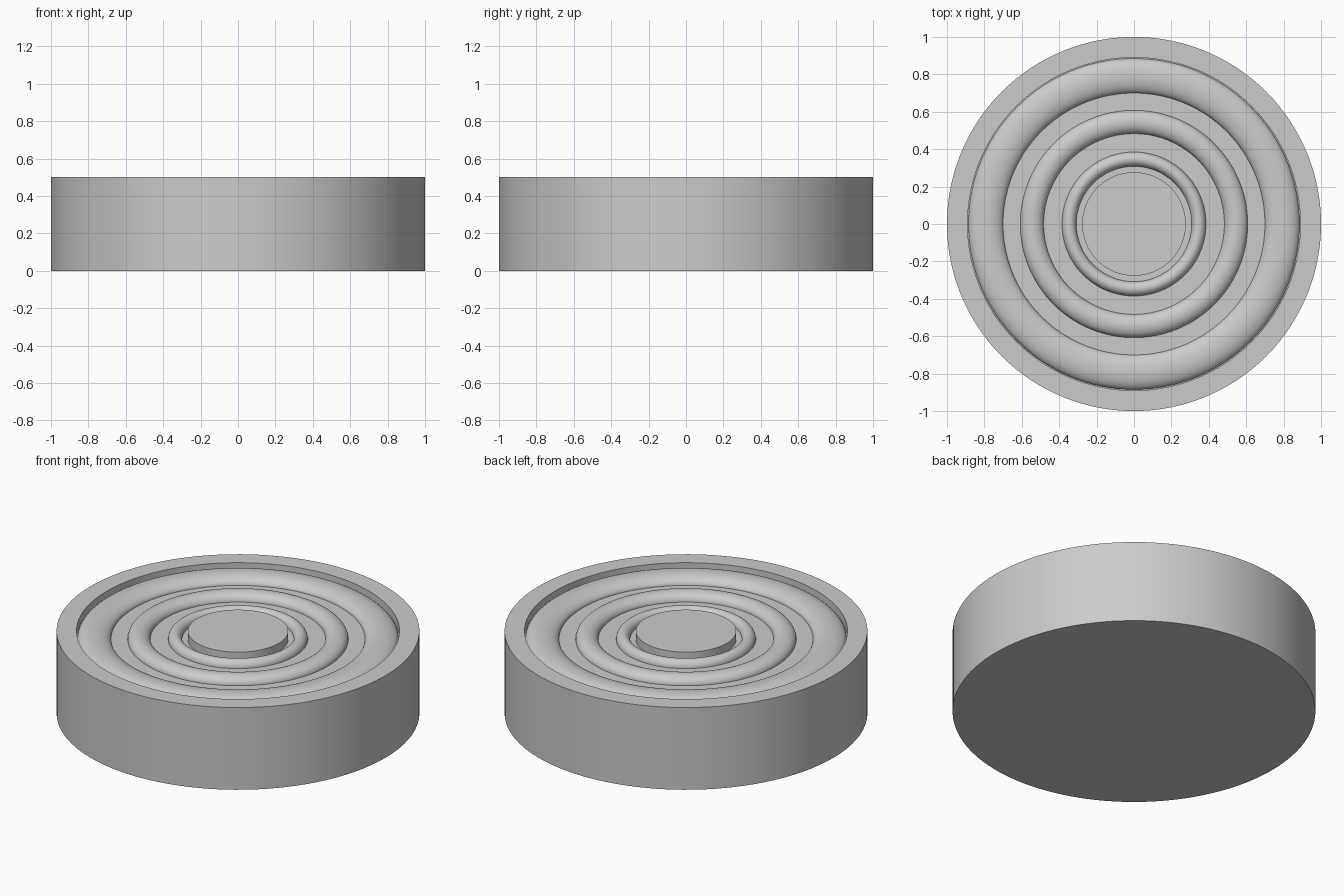
import bpy
import bmesh
import math

cube = bpy.data.objects.get("Cube")
if cube:
    bpy.data.objects.remove(cube, do_unlink=True)

TOP = 0.5
FLOOR = 0.45
SEGMENTS = 128

grey = bpy.data.materials.new("plain grey")
grey.use_nodes = True
colour = (0.6, 0.6, 0.6, 1)
grey.diffuse_color = colour
grey.node_tree.nodes["Principled BSDF"].inputs["Base Color"].default_value = colour


def lathe(name, profile):
    """Spin an (r, z) profile round the z axis."""
    bm = bmesh.new()
    verts = [bm.verts.new((r, 0, z)) for r, z in profile]
    edges = [bm.edges.new(pair) for pair in zip(verts, verts[1:])]
    bmesh.ops.spin(bm, geom=verts + edges, cent=(0, 0, 0), axis=(0, 0, 1),
                   angle=math.tau, steps=SEGMENTS, use_duplicate=False)
    bmesh.ops.remove_doubles(bm, verts=bm.verts, dist=0.0001)
    bmesh.ops.recalc_face_normals(bm, faces=bm.faces)
    mesh = bpy.data.meshes.new(name)
    bm.to_mesh(mesh)
    bm.free()
    mesh.materials.append(grey)
    obj = bpy.data.objects.new(name, mesh)
    bpy.context.collection.objects.link(obj)
    bpy.ops.object.select_all(action='DESELECT')
    obj.select_set(True)
    bpy.context.view_layer.objects.active = obj
    bpy.ops.object.shade_smooth_by_angle(angle=math.radians(35))
    return obj


def ridge(name, inner, outer, height):
    """Rounded ring that rises from the recess floor and is closed below it."""
    mid, half = (inner + outer) / 2, (outer - inner) / 2
    steps = 20
    arc = [(mid + half * math.cos(math.pi * i / steps),
            FLOOR + height * math.sin(math.pi * i / steps))
           for i in range(steps + 1)]
    base = FLOOR - 0.01
    return lathe(name, [(outer, base)] + arc + [(inner, base), (outer, base)])


# Round body with a raised rim and a shallow recess
lathe("body", [(0, 0), (1, 0), (1, TOP), (0.89, TOP), (0.89, FLOOR), (0, FLOOR)])

# Concentric rounded ridges
ridge("outer_ridge", 0.70, 0.885, 0.047)
ridge("middle_ridge", 0.483, 0.608, 0.047)
ridge("inner_ridge", 0.308, 0.385, 0.042)

# Flat centre post
lathe("centre_post", [(0, FLOOR - 0.01), (0.277, FLOOR - 0.01), (0.277, TOP), (0, TOP)])
